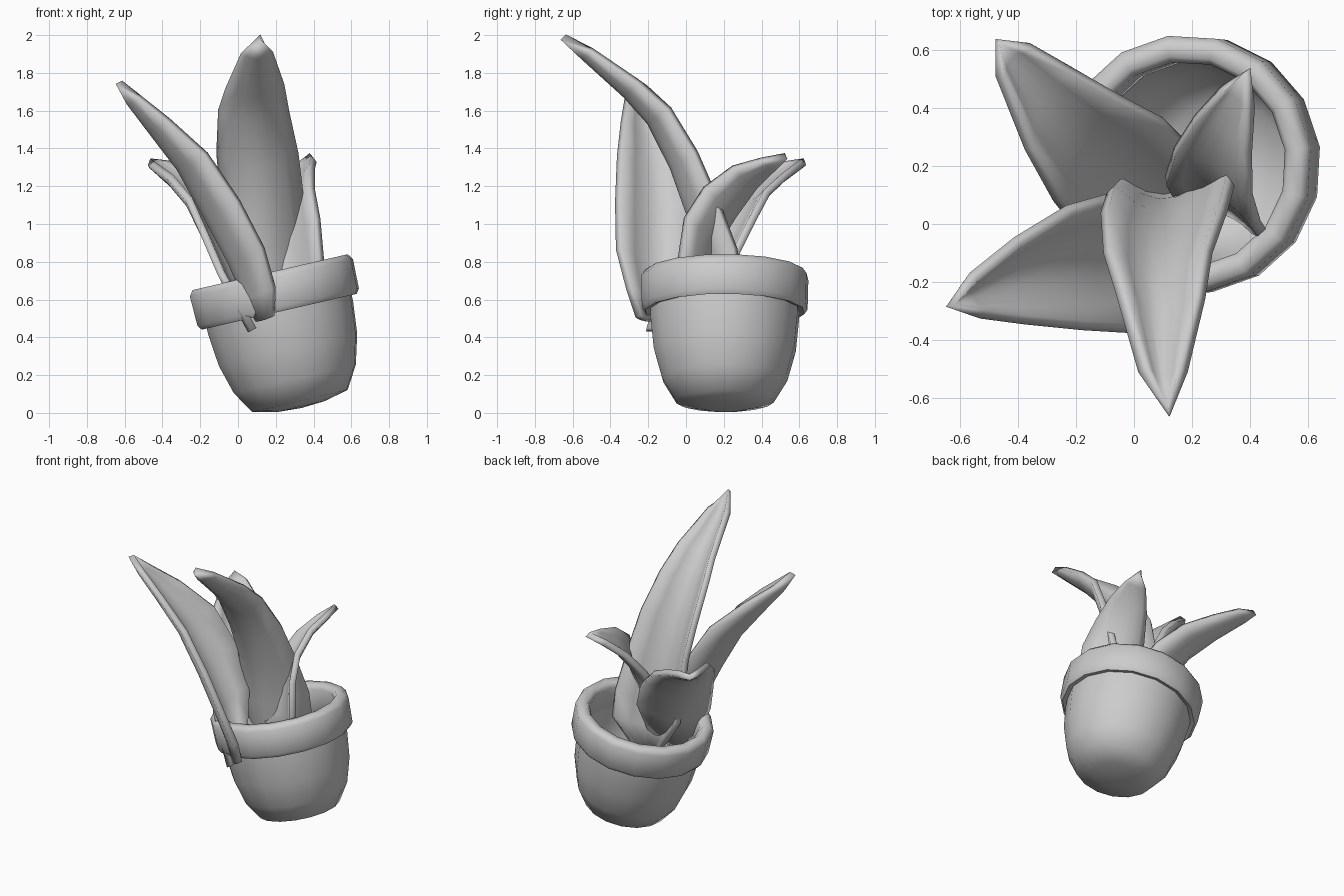
import bpy, bmesh, math
from mathutils import Vector

cube = bpy.data.objects.get("Cube")
if cube:
    bpy.data.objects.remove(cube, do_unlink=True)

grey = bpy.data.materials.new("plain_grey")
grey.use_nodes = True
grey.diffuse_color = (0.6, 0.6, 0.6, 1)
grey.node_tree.nodes["Principled BSDF"].inputs["Base Color"].default_value = (0.6, 0.6, 0.6, 1)


def finish(name, bm, angle):
    """Turn a bmesh into a smooth shaded object."""
    bmesh.ops.remove_doubles(bm, verts=bm.verts, dist=0.0005)
    bmesh.ops.recalc_face_normals(bm, faces=bm.faces)
    mesh = bpy.data.meshes.new(name)
    bm.to_mesh(mesh)
    bm.free()
    mesh.materials.append(grey)
    obj = bpy.data.objects.new(name, mesh)
    bpy.context.collection.objects.link(obj)
    bpy.ops.object.select_all(action='DESELECT')
    obj.select_set(True)
    bpy.context.view_layer.objects.active = obj
    bpy.ops.object.shade_smooth_by_angle(angle=math.radians(angle))
    return obj


def bridge(bm, rows, closed):
    """Join neighbouring rows of vertices with quads."""
    for a, b in zip(rows, rows[1:]):
        n = len(a)
        for i in range(n if closed else n - 1):
            j = (i + 1) % n
            bm.faces.new((a[i], a[j], b[j], b[i]))


def lathe(name, profile, sides=16):
    """Revolve a (radius, height) profile about the tilted pot axis."""
    bm = bmesh.new()
    rows = []
    angles = [2 * math.pi * (i + 0.35) / sides for i in range(sides)]
    for r, h in profile:
        rows.append([bm.verts.new((r * math.cos(a), r * math.sin(a), h)) for a in angles])
    bridge(bm, rows, True)
    obj = finish(name, bm, 65)
    obj.location = (0.17, 0.205, 0.745)
    obj.rotation_euler = (0, math.radians(-13), 0)
    return obj


def leaf(name, left, right, tip, sag_dir, sag, cols=6):
    """Cupped leaf between two edge lines that meet at the tip."""
    bm = bmesh.new()
    down = Vector(sag_dir).normalized()
    rows = []
    for p, q in zip(left, right):
        p, q = Vector(p), Vector(q)
        depth = (q - p).length * sag
        rows.append([])
        for i in range(cols + 1):
            u = i / cols
            rows[-1].append(bm.verts.new(p.lerp(q, u) + down * depth * 4 * u * (1 - u)))
    bridge(bm, rows, False)
    end = bm.verts.new(tip)
    for a, b in zip(rows[-1], rows[-1][1:]):
        bm.faces.new((a, b, end))
    obj = finish(name, bm, 50)
    thick = obj.modifiers.new("thickness", 'SOLIDIFY')
    thick.thickness = 0.04
    thick.offset = 0
    return obj


# Hollow rounded pot body
lathe("pot_body", [(0, -.738), (.13, -.73), (.262, -.7), (.335, -.58), (.38, -.42),
                   (.397, -.25), (.4, -.12), (.36, -.12), (.35, -.3), (.32, -.48),
                   (.22, -.62), (0, -.65)])

# Thick rim ring with softened corners
lathe("pot_rim", [(.365, -.2), (.425, -.215), (.443, -.19), (.447, -.03), (.425, 0),
                  (.375, 0), (.355, -.03), (.355, -.18), (.365, -.2)])

# Tall leaf leaning to the front, flaring out where it enters the pot
leaf("tall_front_leaf",
     [(.1, .14, .5), (-.03, .14, .7), (-.06, .14, .9), (-.08, .12, 1.15),
      (-.1, .05, 1.38), (-.09, -.09, 1.61), (-.05, -.22, 1.73), (.03, -.5, 1.91)],
     [(.25, .22, .5), (.36, .29, .7), (.36, .26, .87), (.335, .16, 1.13),
      (.305, .05, 1.38), (.255, -.09, 1.61), (.23, -.25, 1.75), (.17, -.5, 1.92)],
     (.12, -.65, 1.99), (0, -.8, -.55), .35)

# Leaf hanging over the rim and leaning to the side
leaf("side_leaf",
     [(.12, -.14, .52), (.08, 0, .7), (.04, .07, .9), (-.08, .09, 1.15),
      (-.22, .05, 1.38), (-.4, -.06, 1.55), (-.55, -.18, 1.67)],
     [(.185, -.25, .51), (.19, -.3, .66), (.13, -.355, .87), (0, -.36, 1.12),
      (-.17, -.35, 1.37), (-.37, -.33, 1.55), (-.52, -.31, 1.67)],
     (-.63, -.28, 1.75), (-.8, 0, -.55), .34)

# Broad leaf leaning to the back corner
leaf("back_corner_leaf",
     [(.2, .12, .6), (.19, .26, .84), (.1, .35, 1.02), (-.05, .43, 1.17),
      (-.22, .53, 1.26), (-.36, .61, 1.32)],
     [(.08, -.21, .44), (-.09, -.12, .74), (-.18, -.02, .95), (-.26, .08, 1.13),
      (-.36, .26, 1.25), (-.46, .51, 1.32)],
     (-.47, .63, 1.33), (-.6, .45, -.6), .22)

# Short leaf curling to the back
leaf("short_back_leaf",
     [(.2, .05, .55), (.13, .11, .75), (.11, .15, .9), (.14, .25, 1.05),
      (.21, .36, 1.2), (.3, .46, 1.3)],
     [(.42, -.02, .6), (.44, -.03, .82), (.42, 0, 1.03), (.39, .1, 1.19),
      (.39, .25, 1.3), (.4, .4, 1.34)],
     (.39, .53, 1.36), (.1, .75, -.65), .2)
